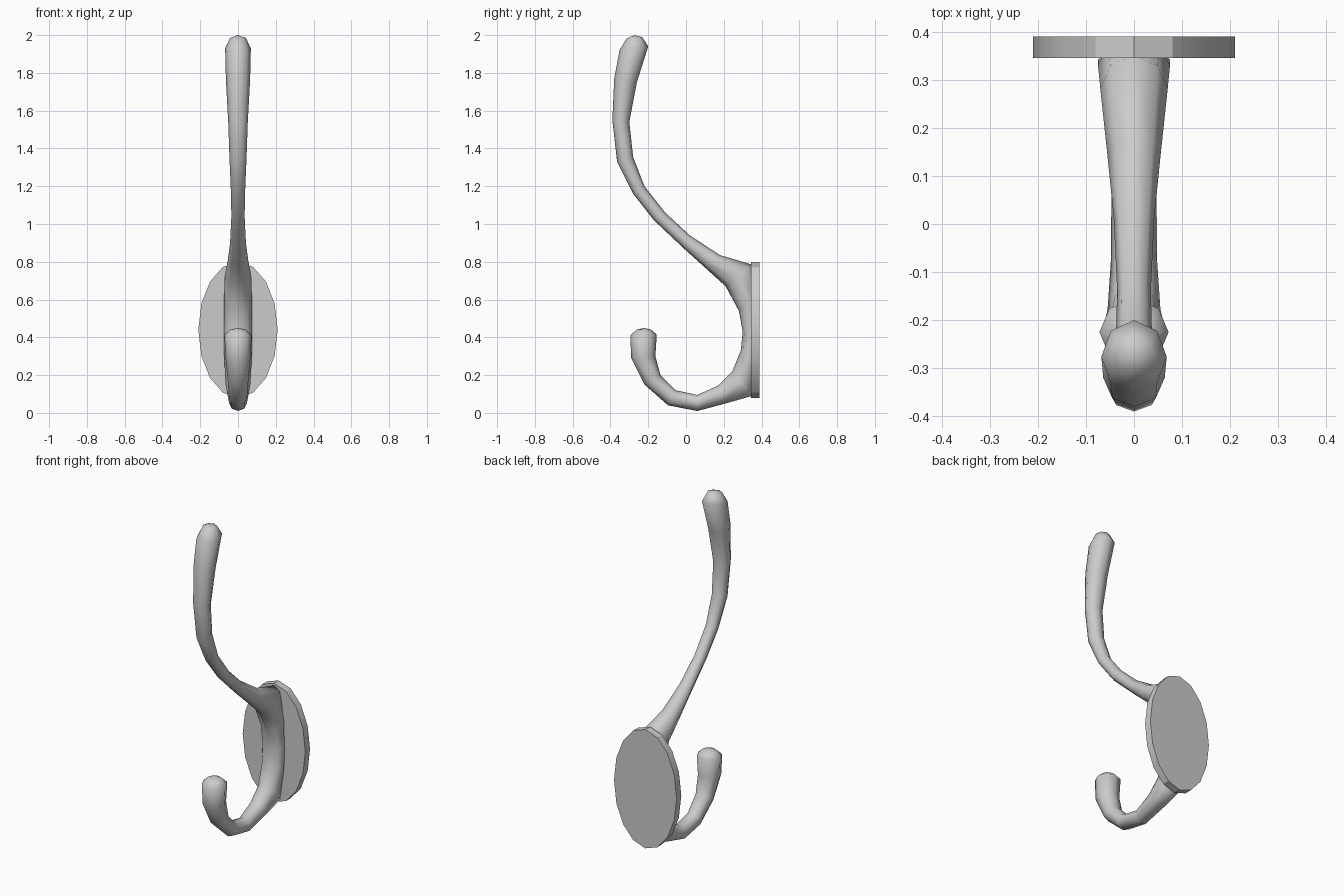
import bpy, bmesh, math


def finish(name, bm, angle):
    bmesh.ops.recalc_face_normals(bm, faces=bm.faces)
    me = bpy.data.meshes.new(name)
    bm.to_mesh(me)
    bm.free()
    ob = bpy.data.objects.new(name, me)
    bpy.context.collection.objects.link(ob)
    bpy.ops.object.select_all(action='DESELECT')
    ob.select_set(True)
    bpy.context.view_layer.objects.active = ob
    bpy.ops.object.shade_smooth_by_angle(angle=math.radians(angle))
    return ob


# Oval wall plate
bm = bmesh.new()
outline = [bm.verts.new((0.21 * math.cos(i * math.tau / 16), 0.345,
                         0.44 + 0.36 * math.sin(i * math.tau / 16))) for i in range(16)]
face = bm.faces.new(outline)
ext = bmesh.ops.extrude_face_region(bm, geom=[face], use_keep_orig=True)
for g in ext["geom"]:
    if isinstance(g, bmesh.types.BMVert):
        g.co.y = 0.39
finish("wall_plate", bm, 30)

# Double hook: oval rings given by two opposite side-profile points (y, z, y, z)
# and a half width in x, from the tall tip down to the small tip
rings = [
    (-0.315, 1.982, -0.230, 1.988, 0.042),
    (-0.352, 1.920, -0.200, 1.940, 0.068),
    (-0.380, 1.770, -0.260, 1.750, 0.064),
    (-0.390, 1.550, -0.300, 1.540, 0.052),
    (-0.365, 1.330, -0.280, 1.355, 0.045),
    (-0.280, 1.160, -0.220, 1.200, 0.038),
    (-0.170, 1.020, -0.110, 1.060, 0.035),
    (0.000, 0.860, 0.020, 0.940, 0.042),
    (0.100, 0.770, 0.180, 0.835, 0.055),
    (0.210, 0.670, 0.350, 0.785, 0.070),
    (0.280, 0.540, 0.382, 0.620, 0.075),
    (0.300, 0.430, 0.382, 0.430, 0.075),
    (0.290, 0.330, 0.382, 0.280, 0.073),
    (0.245, 0.220, 0.350, 0.090, 0.066),
    (0.170, 0.145, 0.210, 0.050, 0.056),
    (0.060, 0.095, 0.060, 0.010, 0.047),
    (-0.055, 0.120, -0.095, 0.040, 0.048),
    (-0.135, 0.200, -0.220, 0.150, 0.055),
    (-0.162, 0.300, -0.290, 0.290, 0.066),
    (-0.155, 0.415, -0.295, 0.410, 0.072),
    (-0.185, 0.441, -0.262, 0.440, 0.042),
]
N = 8
bm = bmesh.new()
loops = []
for y0, z0, y1, z1, w in rings:
    loop = []
    for i in range(N):
        a = i * math.tau / N
        t = 0.5 - 0.5 * math.cos(a)
        loop.append(bm.verts.new((w * math.sin(a), y0 + (y1 - y0) * t, z0 + (z1 - z0) * t)))
    loops.append(loop)
for a, b in zip(loops, loops[1:]):
    for i in range(N):
        j = (i + 1) % N
        bm.faces.new((a[i], a[j], b[j], b[i]))
# Rounded tips
for loop, co in ((loops[0], (0, -0.272, 2.0)), (loops[-1], (0, -0.223, 0.45))):
    tip = bm.verts.new(co)
    for i in range(N):
        bm.faces.new((loop[i], loop[(i + 1) % N], tip))
finish("double_hook", bm, 70)
